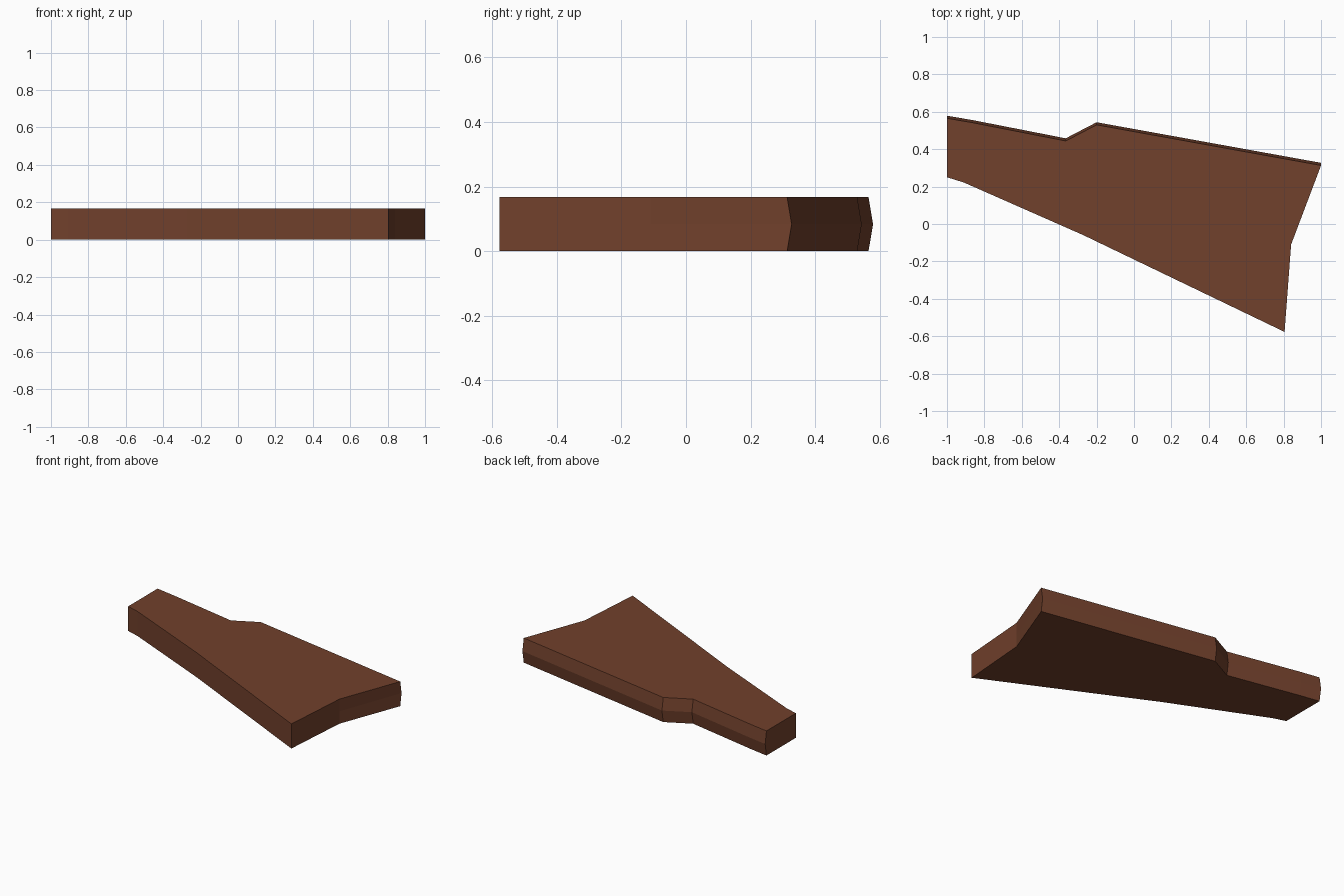
import bpy
import bmesh

cube = bpy.data.objects.get("Cube")
if cube:
    bpy.data.objects.remove(cube, do_unlink=True)

HEIGHT = 0.167
BEVEL = 0.014  # how far the back edge swells out at mid height

# Outline of the slab, counter-clockwise: front edge, right end, then back edge
front_edge = [(-1, 0.25), (-0.91, 0.222), (-0.27, -0.06), (0.805, -0.577), (0.84, -0.11)]
back_edge = [(1, 0.327), (-0.2, 0.544), (-0.365, 0.458), (-0.86, 0.555), (-1, 0.579)]

brown = bpy.data.materials.new("warm brown")
brown.use_nodes = True
colour = (0.165, 0.052, 0.025, 1)
brown.diffuse_color = colour
brown.node_tree.nodes["Principled BSDF"].inputs["Base Color"].default_value = colour

bm = bmesh.new()


def ring(z, inset):
    """One loop of the outline, with the back edge pulled in by inset."""
    points = front_edge + [(x, y - inset) for x, y in back_edge]
    return [bm.verts.new((x, y, z)) for x, y in points]


# Bottom, middle and top loops, giving a ridge along the back
rings = [ring(0, BEVEL), ring(HEIGHT / 2, 0), ring(HEIGHT, BEVEL)]
for low, high in zip(rings, rings[1:]):
    for i in range(len(low)):
        j = (i + 1) % len(low)
        bm.faces.new((low[i], low[j], high[j], high[i]))

# Flat caps
bm.faces.new(rings[0][::-1])
bm.faces.new(rings[-1])
bmesh.ops.recalc_face_normals(bm, faces=bm.faces)

mesh = bpy.data.meshes.new("tapered_slab")
bm.to_mesh(mesh)
bm.free()
mesh.materials.append(brown)
slab = bpy.data.objects.new("tapered_slab", mesh)
bpy.context.collection.objects.link(slab)
